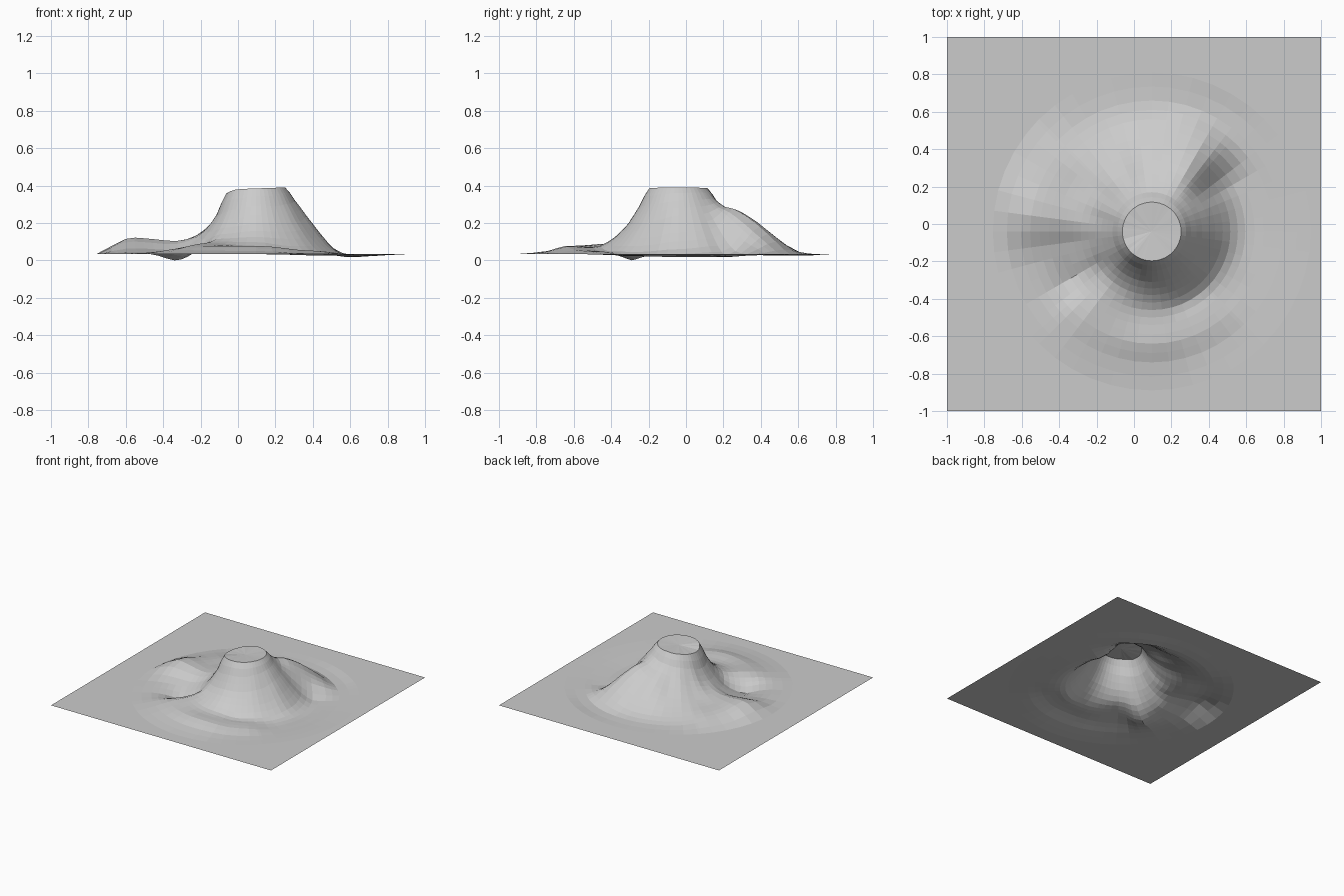
import bpy, bmesh, math

if "Cube" in bpy.data.objects:
    bpy.data.objects.remove(bpy.data.objects["Cube"])

# Hill centre, spoke distances and the height profile (in mm) along each direction
CX, CY, GROUND = 0.095, -0.04, 0.035
RADII = [.157, .21, .27, .34, .42, .50, .60, .70, .85]
SPOKES = {
    0:   [390, 320, 240, 150, 60, 20, 22, 28, 35],
    30:  [390, 325, 250, 165, 78, 25, 20, 28, 35],
    60:  [387, 330, 290, 275, 235, 180, 100, 26, 35],
    90:  [385, 310, 265, 230, 180, 125, 60, 35, 35],
    120: [375, 290, 230, 175, 130, 95, 60, 38, 35],
    150: [365, 270, 195, 140, 105, 90, 85, 70, 35],
    172: [360, 245, 165, 122, 105, 108, 118, 115, 42],
    195: [360, 240, 150, 85, 45, 40, 45, 45, 35],
    210: [370, 250, 155, 70, 20, 0, 25, 38, 35],
    232: [380, 270, 175, 115, 95, 88, 75, 55, 35],
    270: [385, 290, 195, 125, 78, 72, 78, 50, 35],
    300: [387, 290, 195, 115, 48, 50, 52, 36, 35],
    330: [390, 305, 210, 120, 45, 25, 25, 30, 35],
}
ANGLES = list(SPOKES) + [360]


def spoke(deg):
    """Blend the two neighbouring profiles."""
    deg %= 360
    for a, b in zip(ANGLES, ANGLES[1:]):
        if a <= deg <= b:
            t = (deg - a) / (b - a)
            t = t * t * (3 - 2 * t)
            return [p + (q - p) * t for p, q in zip(SPOKES[a], SPOKES[b % 360])]


def profile(h, i, t):
    """Smooth curve through the profile heights."""
    p0, p1, p2 = h[max(i - 1, 0)], h[i], h[i + 1]
    p3 = h[min(i + 2, len(h) - 1)]
    v = p1 + .5 * t * (p2 - p0 + t * (2 * p0 - 5 * p1 + 4 * p2 - p3
                                      + t * (3 * (p1 - p2) + p3 - p0)))
    return max(v, 0) / 1000


# Directions, including the four corners of the square ground
corners = [math.degrees(math.atan2(y - CY, x - CX)) % 360
           for x in (-1, 1) for y in (-1, 1)]
dirs = sorted([i * 7.5 for i in range(48)] + corners)

bm = bmesh.new()
cols = []
for d in dirs:
    c, s = math.cos(math.radians(d)), math.sin(math.radians(d))
    h = spoke(d)
    col = []
    for i in range(len(RADII) - 1):
        for t in (0, .5):
            r = RADII[i] + (RADII[i + 1] - RADII[i]) * t
            col.append(bm.verts.new((CX + r * c, CY + r * s, profile(h, i, t))))
    r = RADII[-1]
    col.append(bm.verts.new((CX + r * c, CY + r * s, GROUND)))
    # square outer edge
    r = min(((1 if c > 0 else -1) - CX) / c if abs(c) > 1e-6 else 9,
            ((1 if s > 0 else -1) - CY) / s if abs(s) > 1e-6 else 9)
    col.append(bm.verts.new((CX + r * c, CY + r * s, GROUND)))
    cols.append(col)

# Slopes and flat ground
for k, a in enumerate(cols):
    b = cols[(k + 1) % len(cols)]
    for j in range(len(a) - 1):
        bm.faces.new((a[j], a[j + 1], b[j + 1], b[j]))

# Flat, slightly tilted summit
mid = bm.verts.new((CX, CY, .378))
for k, a in enumerate(cols):
    bm.faces.new((mid, a[0], cols[(k + 1) % len(cols)][0]))
bm.normal_update()

me = bpy.data.meshes.new("hill_terrain")
bm.to_mesh(me)
bm.free()
hill = bpy.data.objects.new("hill_terrain", me)
bpy.context.collection.objects.link(hill)

mat = bpy.data.materials.new("plain grey")
mat.diffuse_color = (.6, .6, .6, 1)
mat.use_nodes = True
mat.node_tree.nodes["Principled BSDF"].inputs["Base Color"].default_value = mat.diffuse_color
me.materials.append(mat)
